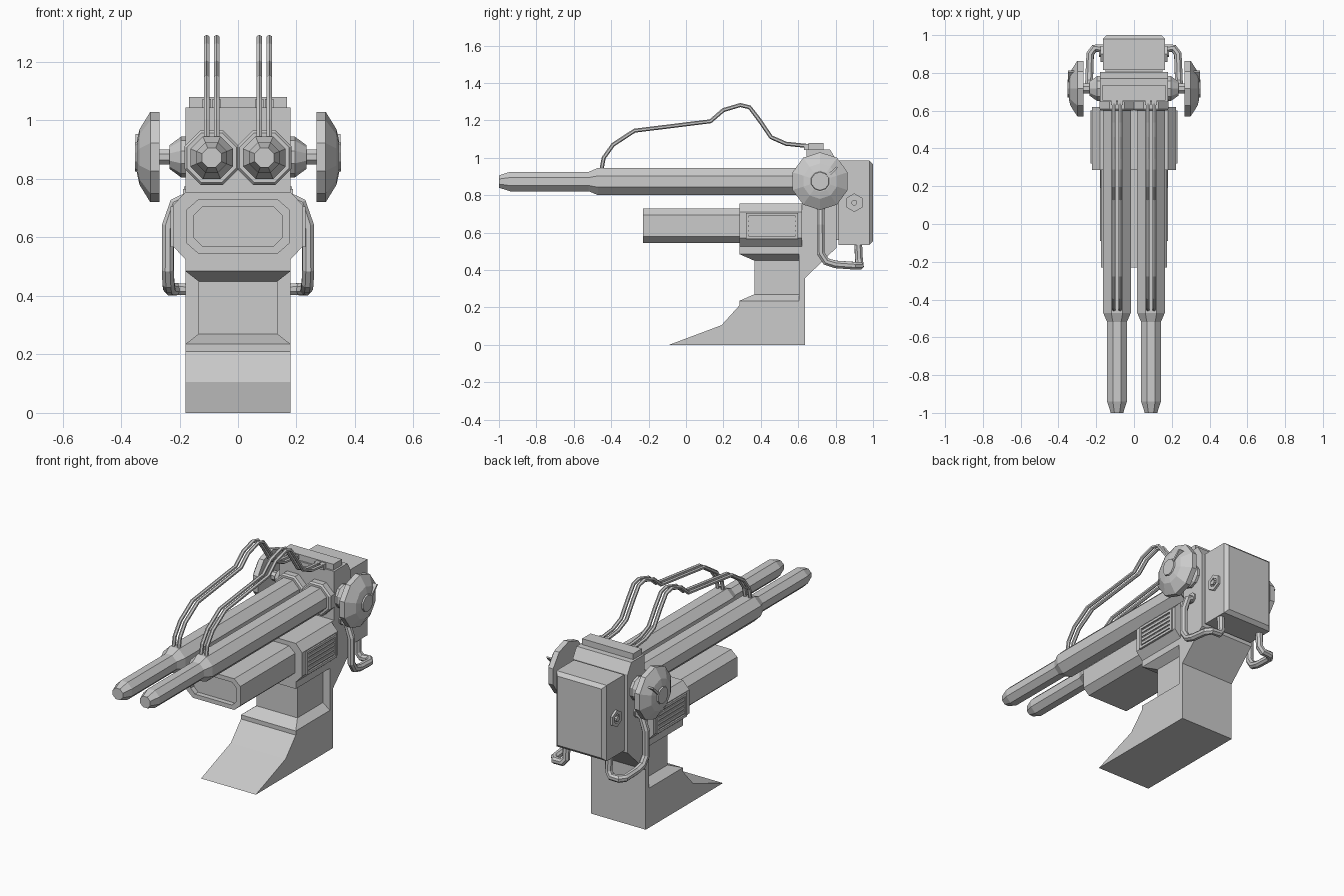
import bpy, bmesh, math
from mathutils import Matrix, Vector

if "Cube" in bpy.data.objects:
    bpy.data.objects.remove(bpy.data.objects["Cube"], do_unlink=True)

grey = bpy.data.materials.new("plain grey")
grey.use_nodes = True
COLOUR = (0.6, 0.6, 0.6, 1)
grey.diffuse_color = COLOUR
grey.node_tree.nodes["Principled BSDF"].inputs["Base Color"].default_value = COLOUR


def finish(name, bm):
    bmesh.ops.recalc_face_normals(bm, faces=bm.faces)
    mesh = bpy.data.meshes.new(name)
    bm.to_mesh(mesh)
    bm.free()
    mesh.materials.append(grey)
    ob = bpy.data.objects.new(name, mesh)
    bpy.context.collection.objects.link(ob)
    return ob


def loft(name, rings):
    """Skin a list of equal-length point rings and cap both ends."""
    bm = bmesh.new()
    loops = [[bm.verts.new(p) for p in ring] for ring in rings]
    for a, b in zip(loops, loops[1:]):
        for i in range(len(a)):
            j = (i + 1) % len(a)
            bm.faces.new((a[i], a[j], b[j], b[i]))
    bm.faces.new(loops[0])
    bm.faces.new(loops[-1])
    return finish(name, bm)


def side_profile(name, pts, half):
    return loft(name, [[(x, y, z) for y, z in pts] for x in (-half, half)])


def box(name, x, y, z, bevel=0.0):
    bm = bmesh.new()
    bmesh.ops.create_cube(bm, size=1)
    for v in bm.verts:
        v.co = [r[0] + (c + 0.5) * (r[1] - r[0]) for c, r in zip(v.co, (x, y, z))]
    if bevel:
        back = [e for e in bm.edges if all(v.co.y > y[1] - 0.001 for v in e.verts)]
        bmesh.ops.bevel(bm, geom=back, offset=bevel, segments=1, affect='EDGES')
    return finish(name, bm)


def turned(name, centre, axis, profile, sides):
    """Faceted solid along x or y from (position, apothem) pairs."""
    rings = []
    for pos, r in profile:
        ring = []
        for i in range(sides):
            t = 2 * math.pi * (i + 0.5) / sides
            a, b = (r / math.cos(math.pi / sides) * f(t) for f in (math.cos, math.sin))
            ring.append((pos, centre[0] + a, centre[1] + b) if axis == 'x'
                        else (centre[0] + a, pos, centre[1] + b))
        rings.append(ring)
    return loft(name, rings)


def tube(name, pts, radius, sides):
    rings = []
    pts = [Vector(p) for p in pts]
    for i, p in enumerate(pts):
        d_in = (p - pts[max(i - 1, 0)]).normalized()
        d_out = (pts[min(i + 1, len(pts) - 1)] - p).normalized()
        d = (d_in + d_out).normalized()
        if i == 0:
            rot = d.to_track_quat('Z', 'Y')
        else:
            rot = last.rotation_difference(d) @ rot
        last = d
        rings.append([p + rot @ Vector((radius * math.cos(t), radius * math.sin(t), 0))
                      for t in (2 * math.pi * (k + 0.5) / sides for k in range(sides))])
    return loft(name, rings)


def octagon(y, hx, z0, z1, cx, cz):
    half = [(hx - cx, z0), (hx, z0 + cz), (hx, z1 - cz), (hx - cx, z1)]
    return [(x, y, z) for x, z in half] + [(-x, y, z) for x, z in reversed(half)]


# Pedestal: wedge foot, waisted neck, and spine that rises into the head
side_profile("foot", [(-0.09, 0), (0.635, 0), (0.635, 0.235), (0.285, 0.235),
                      (0.285, 0.21), (0.19, 0.105)], 0.18)
loft("neck", [[(-x, y, z), (x, y, z), (x, 0.61, z), (-x, 0.61, z)] for z, x, y in
              ((0.235, 0.18, 0.285), (0.27, 0.135, 0.365),
               (0.45, 0.135, 0.365), (0.485, 0.18, 0.285))])
side_profile("spine_and_head", [(0.605, 0.23), (0.635, 0.23), (0.635, 0.355), (0.805, 0.52),
                                (0.805, 0.985), (0.77, 1.045), (0.645, 1.045),
                                (0.645, 0.755), (0.605, 0.755)], 0.18)
box("body", (-0.18, 0.18), (0.285, 0.64), (0.485, 0.755))
box("head_cap", (-0.168, 0.168), (0.655, 0.735), (1.04, 1.08))
box("back_box", (-0.165, 0.165), (0.815, 1.0), (0.535, 0.985), 0.02)
box("back_box_mount", (-0.15, 0.15), (0.80, 0.82), (0.56, 0.96))

# Side pods and hollow lower housing
loft("side_pods", [octagon(y, 0.222, 0.525, 0.755, 0.042, 0.045) for y in (0.285, 0.62)])
mouth = (0.15, 0.57, 0.705, 0.028, 0.028)
loft("lower_housing", [octagon(0.3, 0.176, 0.545, 0.73, 0.04, 0.035),
                       octagon(-0.23, 0.176, 0.545, 0.73, 0.04, 0.035),
                       octagon(-0.23, *mouth), octagon(-0.2, *mouth)])

hose_path = [(-0.455, 0.92), (-0.44, 1.0), (-0.39, 1.07), (-0.275, 1.145), (0.13, 1.195),
             (0.2, 1.255), (0.29, 1.282), (0.34, 1.27), (0.39, 1.205), (0.455, 1.11),
             (0.535, 1.075), (0.68, 1.06)]
pipe_path = [(0.17, 0.72, 0.735), (0.215, 0.72, 0.715), (0.24, 0.72, 0.64), (0.24, 0.72, 0.49),
             (0.238, 0.75, 0.445), (0.236, 0.80, 0.43), (0.232, 0.9, 0.423),
             (0.21, 0.93, 0.423), (0.16, 0.93, 0.423), (0.14, 0.925, 0.45), (0.14, 0.92, 0.55)]

for s, side in ((1, "left"), (-1, "right")):
    # Barrel with stepped muzzle, and its collar on the head
    turned(side + "_barrel", (s * 0.09, 0.873), 'y',
           [(0.65, 0.073), (-0.47, 0.073), (-0.52, 0.052), (-0.94, 0.052), (-1.0, 0.033)], 8)
    turned(side + "_collar", (s * 0.09, 0.873), 'y', [(0.66, 0.093), (0.61, 0.093), (0.6, 0.085)], 8)

    # Twin hoses arching over the barrel
    for x, which in ((0.107, "outer"), (0.073, "inner")):
        tube(f"{side}_{which}_hose", [(s * x, y, z) for y, z in hose_path], 0.011, 6)
        box(f"{side}_{which}_hose_socket", (s * x - 0.014, s * x + 0.014),
            (0.63, 0.66), (1.042, 1.074))

    # Hub, axle and domed disc
    pivot = (0.717, 0.875)
    turned(side + "_hub", pivot, 'x',
           [(s * 0.17, 0.066), (s * 0.195, 0.066), (s * 0.235, 0.038)], 10)
    turned(side + "_axle", pivot, 'x', [(s * 0.2, 0.026), (s * 0.28, 0.026)], 8)
    turned(side + "_disc", pivot, 'x',
           [(s * 0.268, 0.147), (s * 0.3, 0.147), (s * 0.337, 0.09), (s * 0.345, 0.055)], 10)
    turned(side + "_disc_button", pivot, 'x', [(s * 0.34, 0.05), (s * 0.353, 0.046)], 10)
    fin = [(0.745, 0.90), (0.757, 0.888), (0.812, 0.948), (0.806, 0.954)]
    loft(side + "_disc_pointer", [[(s * x, y, z) for y, z in fin] for x in (0.315, 0.35)])

    # Pipe from the head down and under to the back box
    tube(side + "_pipe", pipe_path if s > 0 else [(-x, y, z) for x, y, z in pipe_path], 0.022, 8)
    turned(side + "_pipe_socket", (0.72, 0.735), 'x', [(s * 0.17, 0.03), (s * 0.188, 0.03)], 8)

    # Hexagonal bolt on the back box
    turned(side + "_bolt", (0.9, 0.76), 'x',
           [(s * 0.16, 0.043), (s * 0.178, 0.043), (s * 0.178, 0.024), (s * 0.17, 0.024)], 6)
    turned(side + "_bolt_core", (0.9, 0.76), 'x', [(s * 0.16, 0.015), (s * 0.184, 0.015)], 8)

    # Framed vent with slats on the pod
    def plate(name, y, z, depth):
        box(f"{side}_{name}", tuple(sorted((s * 0.215, s * depth))), y, z)
    for i, z in enumerate((0.567, 0.690)):
        plate(f"vent_rail_{i}", (0.32, 0.6), (z, z + 0.015), 0.231)
    for i, y in enumerate((0.32, 0.585)):
        plate(f"vent_post_{i}", (y, y + 0.015), (0.567, 0.705), 0.231)
    for i in range(4):
        z = 0.590 + i * 0.025
        plate(f"vent_slat_{i}", (0.335, 0.585), (z, z + 0.016), 0.228)
